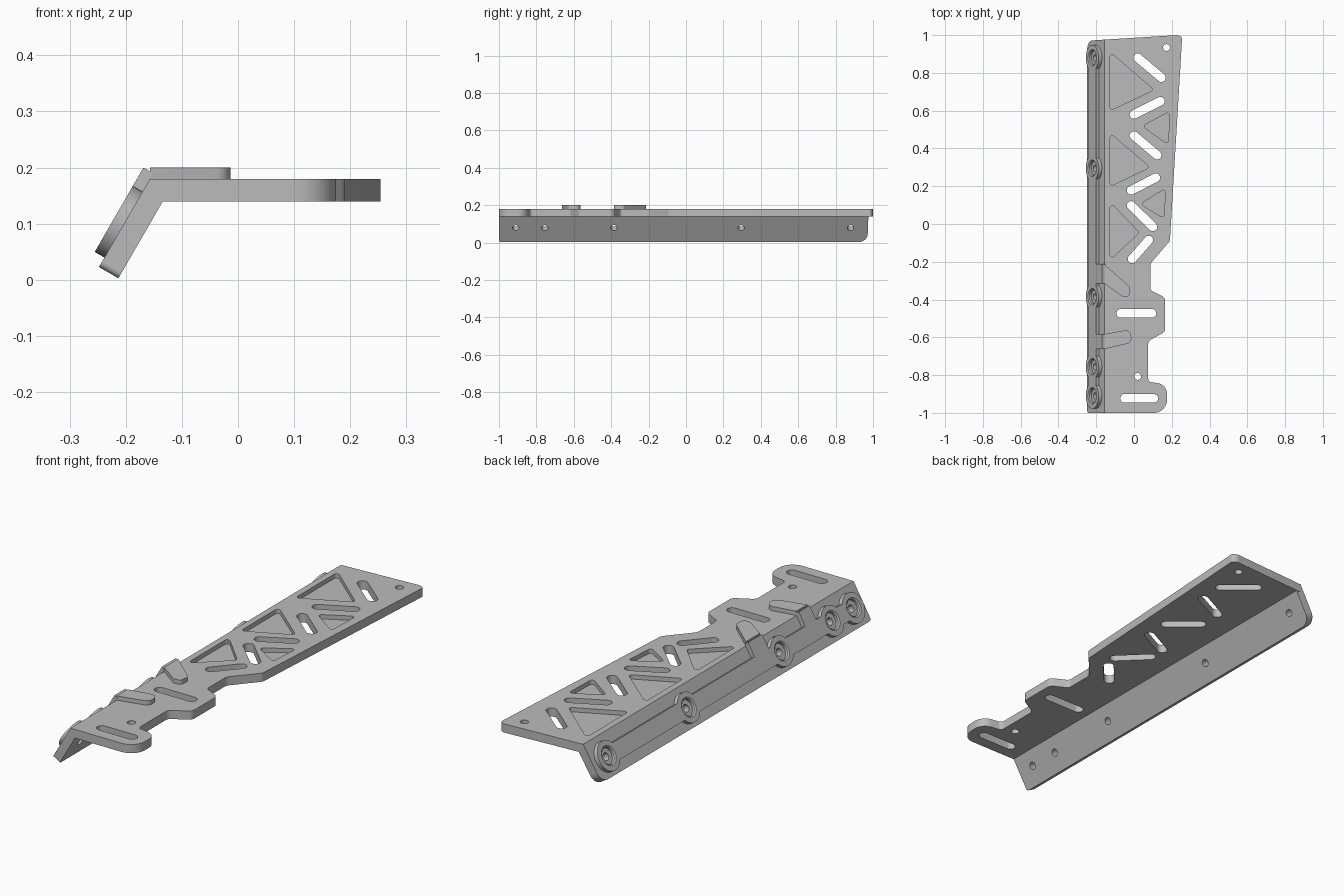
import bpy, bmesh, math
from mathutils import Vector, Matrix

cube = bpy.data.objects.get("Cube")
if cube:
    bpy.data.objects.remove(cube, do_unlink=True)

grey = bpy.data.materials.new("plain grey")
grey.use_nodes = True
colour = (0.5, 0.5, 0.5, 1)
grey.diffuse_color = colour
grey.node_tree.nodes["Principled BSDF"].inputs["Base Color"].default_value = colour

TOP, THICK, RAISE, BEND = 0.18, 0.04, 0.02, -0.157
# Flange frame: local x runs down the flange, y along the part, z outward
c, s = 0.5, math.sqrt(3) / 2
FLANGE = Matrix(((-c, 0, -s, BEND), (0, -1, 0, 0), (-s, 0, c, TOP), (0, 0, 0, 1)))
FLAT = Matrix.Identity(4)


def rounded(points, radius):
    """Outline with filleted corners; a point may carry its own radius."""
    out = []
    for i, p in enumerate(points):
        v = Vector(p[:2])
        r = p[2] if len(p) > 2 else radius
        a = Vector(points[i - 1][:2]) - v
        b = Vector(points[(i + 1) % len(points)][:2]) - v
        if r <= 0:
            out.append(v)
            continue
        half = a.angle(b) / 2
        t = min(r / math.tan(half), a.length * 0.49, b.length * 0.49)
        p0, p1 = v + a.normalized() * t, v + b.normalized() * t
        centre = v + (a.normalized() + b.normalized()).normalized() * (t / math.cos(half))
        d0, d1 = p0 - centre, p1 - centre
        for k in range(9):
            d = d0.lerp(d1, k / 8).normalized() * d0.length
            out.append(centre + d)
    return out


def slot(a, b, r):
    """Outline of a round-ended slot; equal ends give a circle."""
    a, b = Vector(a), Vector(b)
    ang = math.atan2(b.y - a.y, b.x - a.x)
    pts = []
    for centre, start in ((b, ang - math.pi / 2), (a, ang + math.pi / 2)):
        n = 12 if a == b else 13
        for k in range(n):
            t = start + math.pi * k / 12
            pts.append(centre + Vector((math.cos(t), math.sin(t))) * r)
    return pts


def add_prism(bm, outline, z0, z1):
    low = [bm.verts.new((p.x, p.y, z0)) for p in outline]
    high = [bm.verts.new((p.x, p.y, z1)) for p in outline]
    bm.faces.new(low)
    bm.faces.new(high)
    for i in range(len(low)):
        bm.faces.new((low[i - 1], low[i], high[i], high[i - 1]))


def finish(name, bm, matrix=FLAT):
    bm.transform(matrix)
    bmesh.ops.recalc_face_normals(bm, faces=bm.faces)
    mesh = bpy.data.meshes.new(name)
    bm.to_mesh(mesh)
    bm.free()
    mesh.materials.append(grey)
    ob = bpy.data.objects.new(name, mesh)
    bpy.context.collection.objects.link(ob)
    return ob


def prisms(name, outlines, z0, z1, matrix=FLAT):
    bm = bmesh.new()
    for o in outlines:
        add_prism(bm, o, z0, z1)
    return finish(name, bm, matrix)


def combine(ob, other, operation):
    mod = ob.modifiers.new(operation, "BOOLEAN")
    mod.operation, mod.object, mod.solver = operation, other, "EXACT"
    graph = bpy.context.evaluated_depsgraph_get()
    mesh = bpy.data.meshes.new_from_object(ob.evaluated_get(graph))
    ob.modifiers.clear()
    ob.data = mesh
    bpy.data.objects.remove(other, do_unlink=True)


def shade(ob):
    bpy.ops.object.select_all(action="DESELECT")
    ob.select_set(True)
    bpy.context.view_layer.objects.active = ob
    bpy.ops.object.shade_smooth_by_angle(angle=math.radians(30))


# Top plate with its notched right edge
outline = rounded([
    (BEND, -1, 0), (0.175, -1, 0.07), (0.175, -0.85, 0.06), (0.075, -0.835, 0.02),
    (0.075, -0.62, 0.03), (0.165, -0.57, 0.03), (0.165, -0.39, 0.03), (0.087, -0.35, 0.02),
    (0.087, -0.21, 0.04), (0.19, -0.09, 0.03), (0.255, 0.99, 0.05), (0.23, 1.0, 0.03),
    (BEND, 0.976, 0)], 0.03)
plate = prisms("plate", [outline], TOP - THICK, TOP)

# Bent side flange
flange = prisms("flange", [rounded([
    (0, -0.976, 0), (0.1815, -0.97, 0.05), (0.1815, 1, 0.012), (0, 1, 0)], 0)],
    -THICK, 0, FLANGE)
combine(plate, flange, "UNION")

# Through slots and holes in the plate
R = 0.023
slots = [slot(a, b, R) for a, b in (
    ((0.02, 0.88), (0.145, 0.775)), ((0, 0.58), (0.14, 0.65)),
    ((0, 0.468), (0.122, 0.365)), ((-0.015, 0.178), (0.115, 0.245)),
    ((-0.015, 0.098), (0.1, -0.015)), ((-0.01, -0.185), (0.078, -0.085)),
    ((-0.07, -0.473), (0.095, -0.473)), ((-0.05, -0.923), (0.105, -0.923)))]
slots += [slot(p, p, 0.018) for p in ((0.172, 0.934), (0.02, -0.807))]
combine(plate, prisms("slot_cutter", slots, 0.1, 0.3), "DIFFERENCE")

# Triangular lightening pockets
left_edge = -0.127
pockets = [rounded(t, 0.012) for t in (
    [(left_edge, 0.91), (left_edge, 0.6), (0.105, 0.71)],
    [(left_edge, 0.48), (left_edge, 0.2), (0.085, 0.3)],
    [(left_edge, 0.115), (left_edge, -0.19), (0.028, -0.045)],
    [(0.045, 0.518), (0.187, 0.595), (0.182, 0.42)],
    [(0.035, 0.105), (0.168, 0.19), (0.157, 0.03)])]
combine(plate, prisms("pocket_cutter", pockets, TOP - 0.02, 0.3), "DIFFERENCE")

# Screw holes through the flange
BOSS_Y = (-0.91, -0.755, -0.385, 0.295, 0.88)
BOSS_X, HOLE = 0.094, 0.017
holes = [slot((BOSS_X, -y), (BOSS_X, -y), HOLE) for y in BOSS_Y]
combine(plate, prisms("hole_cutter", holes, -0.06, 0.05, FLANGE), "DIFFERENCE")
plate.name = "bracket_body"
shade(plate)

# Round screw bosses with a counterbore
profile = ((0.068, -0.004), (0.068, RAISE), (0.044, RAISE), (0.038, 0.015),
           (0.038, 0.003), (HOLE, 0.003), (HOLE, -0.004))
SEG = 32
for i, y in enumerate(BOSS_Y):
    bm = bmesh.new()
    rings = []
    for r, z in profile:
        rings.append([bm.verts.new((BOSS_X + r * math.cos(2 * math.pi * k / SEG),
                                    -y + r * math.sin(2 * math.pi * k / SEG), z))
                      for k in range(SEG)])
    for j in range(len(rings)):
        a, b = rings[j - 1], rings[j]
        for k in range(SEG):
            bm.faces.new((a[k - 1], a[k], b[k], b[k - 1]))
    shade(finish(f"screw_boss_{i + 1}", bm, FLANGE))

# Raised bars joining neighbouring bosses
bars = []
for y0, y1 in zip(BOSS_Y, BOSS_Y[1:]):
    lo, hi = y0 + 0.052, y1 - 0.052
    bars.append([Vector((x, -y)) for x, y in (
        (0.055, lo), (0.133, lo), (0.133, hi), (0.055, hi))])
prisms("joining_bars", bars, -0.004, RAISE, FLANGE)

# Raised straps folding over the bend from the plate to the bars
straps = (
    ("rear_strap", -0.315, -0.213, [(-0.02, -0.335, 0.025), (-0.025, -0.385, 0.02),
                                    (-0.06, -0.385, 0.02)]),
    ("front_strap", -0.662, -0.583, [(-0.02, -0.558, 0.03), (-0.01, -0.628, 0.03)]))
for name, y0, y1, tip in straps:
    outline = rounded([(BEND, y0, 0), (BEND, y1, 0)] + tip, 0.02)
    shade(prisms(name + "_top", [outline], TOP - 0.004, TOP + RAISE))
    fold = [Vector((x, -y)) for x, y in (
        (-RAISE * math.tan(math.pi / 6), y0), (0.06, y0),
        (0.06, y1), (-RAISE * math.tan(math.pi / 6), y1))]
    prisms(name + "_fold", [fold], 0, RAISE, FLANGE)
